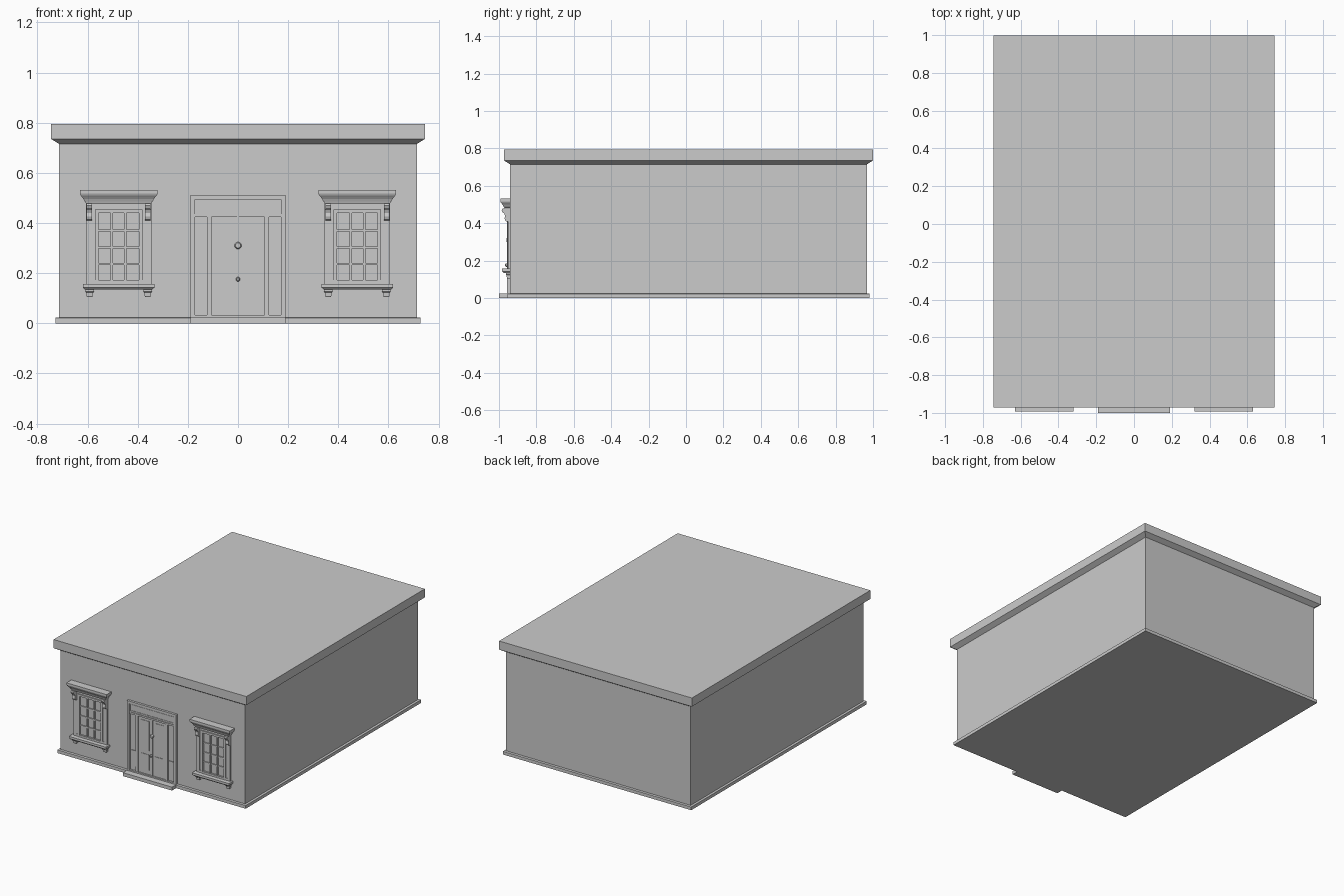
import bpy, bmesh
from math import cos, sin, pi

if "Cube" in bpy.data.objects:
    bpy.data.objects.remove(bpy.data.objects["Cube"])

WALL = -0.94          # front wall plane
WX = 0.476            # window centre


def finish(name, bm, mirror=False):
    bmesh.ops.recalc_face_normals(bm, faces=bm.faces)
    me = bpy.data.meshes.new(name)
    bm.to_mesh(me)
    bm.free()
    ob = bpy.data.objects.new(name, me)
    bpy.context.collection.objects.link(ob)
    if mirror:
        m = ob.modifiers.new("mirror", 'MIRROR')
        m.use_axis[0] = True
        m.use_clip = False
        m.use_mirror_merge = False
    return ob


def rings(name, x0, x1, y0, y1, profile, mirror=False, back=True):
    """Rectangular stack: profile is (outward offset, z) from bottom to top."""
    bm = bmesh.new()
    loops = []
    for o, z in profile:
        b = y1 + (o if back else 0)
        loops.append([bm.verts.new(p) for p in (
            (x0 - o, y0 - o, z), (x1 + o, y0 - o, z), (x1 + o, b, z), (x0 - o, b, z))])
    for a, b in zip(loops, loops[1:]):
        for i in range(4):
            j = (i + 1) % 4
            bm.faces.new((a[i], a[j], b[j], b[i]))
    bm.faces.new(loops[0])
    bm.faces.new(loops[-1])
    return finish(name, bm, mirror)


def box(name, x0, x1, y0, y1, z0, z1, mirror=False):
    return rings(name, x0, x1, y0, y1, [(0, z0), (0, z1)], mirror)


def frame(name, x0, x1, z0, z1, w, y0, y1, mirror=False):
    """Rectangular border facing the front, w wide, going inward."""
    bm = bmesh.new()
    loops = []
    for d, y in ((0, y1), (0, y0), (w, y0), (w, y1)):
        loops.append([bm.verts.new(p) for p in (
            (x0 + d, y, z0 + d), (x1 - d, y, z0 + d), (x1 - d, y, z1 - d), (x0 + d, y, z1 - d))])
    for k in range(4):
        a, b = loops[k], loops[(k + 1) % 4]
        for i in range(4):
            j = (i + 1) % 4
            bm.faces.new((a[i], a[j], b[j], b[i]))
    return finish(name, bm, mirror)


def side_profile(name, x0, x1, pts, mirror=False):
    """Extrude a (y, z) outline across x."""
    bm = bmesh.new()
    a = [bm.verts.new((x0, y, z)) for y, z in pts]
    b = [bm.verts.new((x1, y, z)) for y, z in pts]
    n = len(pts)
    bm.faces.new(a)
    bm.faces.new(b)
    for i in range(n):
        j = (i + 1) % n
        bm.faces.new((a[i], a[j], b[j], b[i]))
    return finish(name, bm, mirror)


def disc(name, x, z, profile, n=16):
    """Round knob on the front: profile is (radius, y)."""
    bm = bmesh.new()
    loops = [[bm.verts.new((x + r * cos(2 * pi * i / n), y, z + r * sin(2 * pi * i / n)))
              for i in range(n)] for r, y in profile]
    for a, b in zip(loops, loops[1:]):
        for i in range(n):
            j = (i + 1) % n
            bm.faces.new((a[i], a[j], b[j], b[i]))
    bm.faces.new(loops[0])
    bm.faces.new(loops[-1])
    return finish(name, bm)


# Main building
box("walls", -0.713, 0.713, WALL, 0.967, 0.01, 0.725)
rings("plinth", -0.713, 0.713, WALL, 0.967, [(0.015, 0), (0.015, 0.022), (0.012, 0.024)])
rings("roof_slab", -0.713, 0.713, WALL, 0.967,
      [(0, 0.715), (0.032, 0.735), (0.032, 0.795)])

# Windows (built on the right, mirrored to the left)
L, R = WX - 0.13, WX + 0.13
frame("window_surround", L, R, 0.15, 0.485, 0.022, WALL - 0.012, WALL + 0.01, True)
frame("window_architrave", L + 0.022, R - 0.022, 0.15, 0.463, 0.013, WALL - 0.007, WALL + 0.01, True)
frame("window_casing", L + 0.035, R - 0.035, 0.155, 0.454, 0.014, WALL - 0.014, WALL + 0.01, True)
box("window_glass", L + 0.045, R - 0.045, WALL - 0.002, WALL + 0.01, 0.16, 0.445, True)
for i in range(1, 3):
    x = WX - 0.081 + 0.162 * i / 3
    box("window_upright_bar", x - 0.005, x + 0.005, WALL - 0.01, WALL, 0.165, 0.443, True)
for i in range(1, 4):
    z = 0.169 + 0.268 * i / 4
    box("window_cross_bar", WX - 0.083, WX + 0.083, WALL - 0.009, WALL, z - 0.004, z + 0.004, True)

# Window crown moulding
rings("window_crown", L, R, WALL - 0.028, WALL + 0.01,
      [(0, 0.476), (0.003, 0.485), (0.006, 0.486), (0.010, 0.495), (0.016, 0.503),
       (0.022, 0.510), (0.025, 0.517), (0.025, 0.531)], True, back=False)

# Window sill with its thin lower moulding
rings("window_sill", L - 0.004, R + 0.004, WALL - 0.035, WALL + 0.01,
      [(0, 0.134), (0.004, 0.139), (0.009, 0.142), (0.009, 0.157)], True, back=False)

for s in (-1, 1):
    # Scrolled corbel below the crown
    c = WX + s * 0.117
    side_profile("crown_corbel", c - 0.011, c + 0.011, [
        (WALL + 0.01, 0.478), (WALL - 0.042, 0.478), (WALL - 0.046, 0.470),
        (WALL - 0.042, 0.460), (WALL - 0.032, 0.452), (WALL - 0.027, 0.440),
        (WALL - 0.030, 0.425), (WALL - 0.026, 0.413), (WALL - 0.018, 0.409),
        (WALL + 0.01, 0.409)], True)
    # Bracket below the sill
    c = WX + s * 0.116
    rings("sill_bracket", c - 0.012, c + 0.012, WALL - 0.018, WALL + 0.01,
          [(-0.002, 0.104), (0, 0.108), (0.001, 0.122), (0.005, 0.126), (0.005, 0.136)],
          True, back=False)

# Entrance step
box("entrance_step", -0.19, 0.19, -1.0, WALL + 0.01, 0, 0.024)

# Door surround, transom and posts
frame("door_surround", -0.19, 0.19, 0.015, 0.512, 0.018, WALL - 0.016, WALL + 0.01)
box("transom_board", -0.175, 0.175, WALL - 0.010, WALL, 0.43, 0.50)
frame("transom_border", -0.17, 0.17, 0.444, 0.491, 0.004, WALL - 0.013, WALL)
box("transom_rail", -0.175, 0.175, WALL - 0.014, WALL, 0.424, 0.436)
box("door_post", 0.106, 0.124, WALL - 0.013, WALL, 0.02, 0.43, True)

# Side lights with a low panel
box("side_light", 0.12, 0.175, WALL - 0.003, WALL, 0.02, 0.43, True)
box("side_panel", 0.13, 0.165, WALL - 0.008, WALL, 0.064, 0.172, True)

# Double door with raised panels
box("door_leaf", 0.001, 0.107, WALL - 0.006, WALL, 0.02, 0.43, True)
for z0, z1 in ((0.064, 0.172), (0.20, 0.405)):
    rings("door_panel", 0.022, 0.087, WALL - 0.009, WALL, [(0, z0), (0, z1)], True)
box("door_meeting_strip", -0.004, 0.004, WALL - 0.010, WALL, 0.024, 0.425)

# Round knocker and knob
disc("door_knocker", 0, 0.31, [(0.011, WALL), (0.014, WALL - 0.012), (0.010, WALL - 0.020)])
disc("door_knob", 0, 0.176, [(0.005, WALL), (0.005, WALL - 0.014), (0.009, WALL - 0.018),
                             (0.009, WALL - 0.023), (0.005, WALL - 0.027)])
